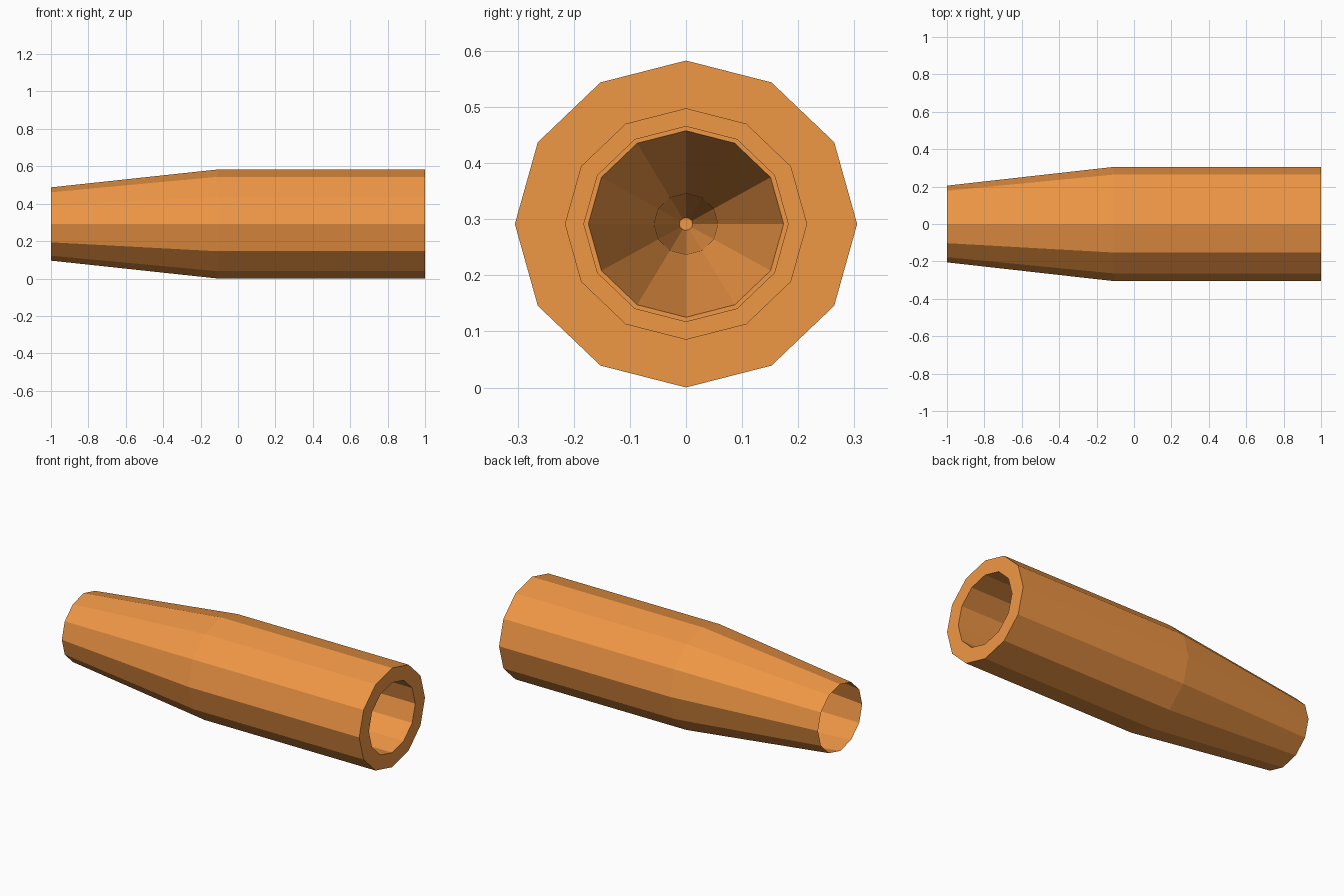
import bpy, bmesh, math

if "Cube" in bpy.data.objects:
    bpy.data.objects.remove(bpy.data.objects["Cube"])

SIDES = 12
RZ = 0.2915            # vertical radius and centre height of the body
SQUASH = 0.955         # height / width of the slightly oval section

mat = bpy.data.materials.new("orange")
mat.diffuse_color = (0.87, 0.31, 0.06, 1)
mat.use_nodes = True
mat.node_tree.nodes["Principled BSDF"].inputs["Base Color"].default_value = mat.diffuse_color


def lathe(name, profile, cap_end=False):
    """Revolve (x, radius) points round the x axis into a flat-faced part."""
    bm = bmesh.new()
    rings = []
    for x, r in profile:
        ring = []
        for i in range(SIDES):
            a = 2 * math.pi * i / SIDES
            ring.append(bm.verts.new((x, r * math.cos(a),
                                      RZ + r * SQUASH * math.sin(a))))
        rings.append(ring)
    for a, b in zip(rings, rings[1:]):
        for i in range(SIDES):
            j = (i + 1) % SIDES
            bm.faces.new((a[i], a[j], b[j], b[i]))
    if cap_end:
        bm.faces.new(rings[-1])
    mesh = bpy.data.meshes.new(name)
    bm.to_mesh(mesh)
    bm.free()
    mesh.materials.append(mat)
    obj = bpy.data.objects.new(name, mesh)
    bpy.context.collection.objects.link(obj)
    return obj


# Thin tapered sleeve, straight body, thick rim and bore
lathe("outer_shell", [(-1, 0.205), (-0.11, 0.305), (1, 0.305),
                      (1, 0.215), (0.35, 0.215)])

# Stepped seat, funnel and narrow closed passage inside the bore
lathe("inner_funnel", [(0.35, 0.215), (0.35, 0.182), (0.30, 0.182),
                       (0.30, 0.174), (-0.13, 0.057), (-0.70, 0.012)],
      cap_end=True)
